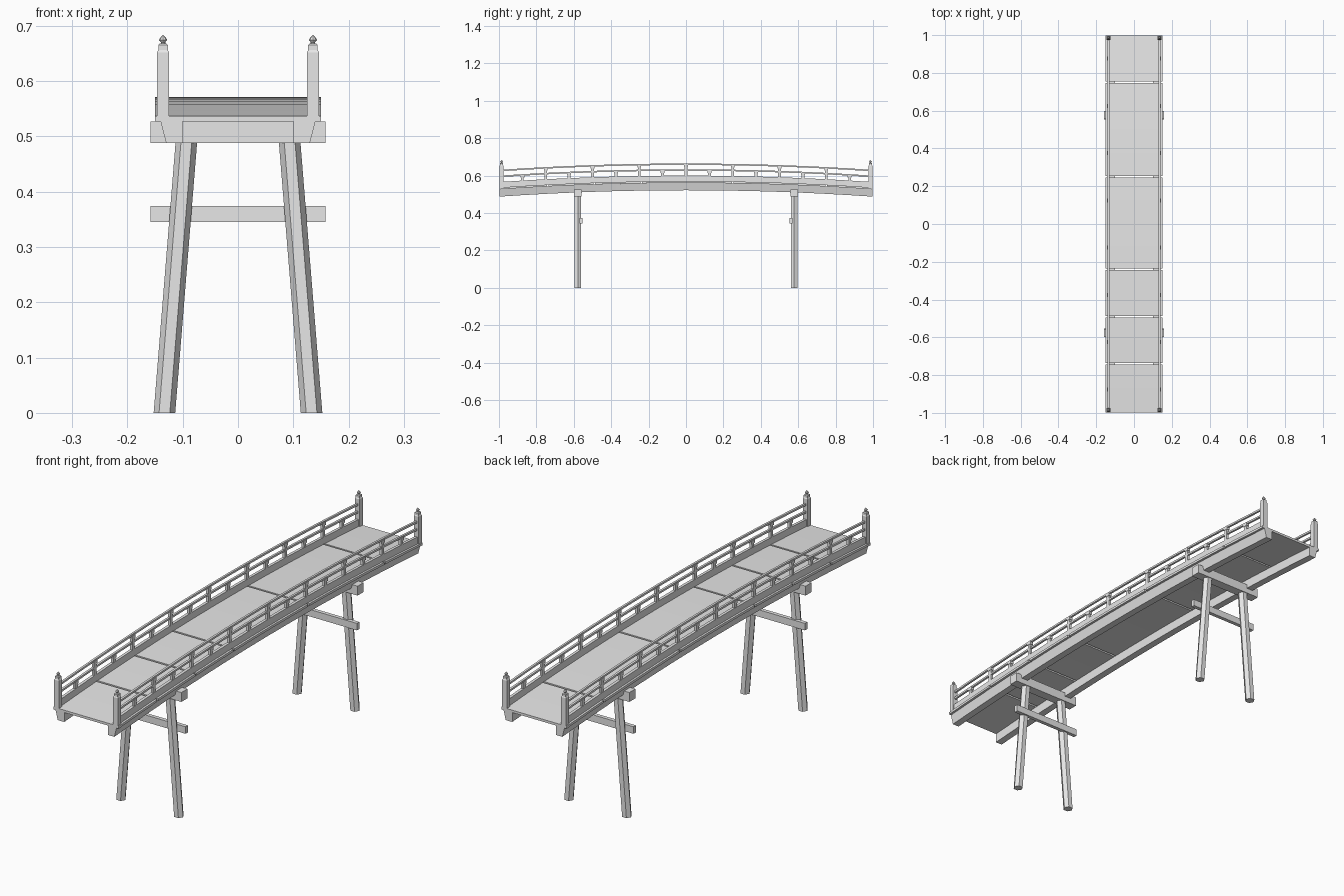
import bpy, bmesh, math

cube = bpy.data.objects.get("Cube")
if cube:
    bpy.data.objects.remove(cube, do_unlink=True)

mat = bpy.data.materials.new("light grey")
mat.use_nodes = True
GREY = (0.8, 0.8, 0.8, 1)
mat.diffuse_color = GREY
mat.node_tree.nodes["Principled BSDF"].inputs["Base Color"].default_value = GREY

END = 0.997       # half length of the span
RAIL_X = 0.1355   # centre line of the railings
PIER_Y = 0.578    # centre line of the supports


def arch(y):
    """Height of the deck surface along the span."""
    return 0.537 + 0.034 * (1 - (y / END) ** 2)


def loft(name, rings):
    """Skin a list of equal-length vertex rings and close both ends."""
    bm = bmesh.new()
    loops = [[bm.verts.new(p) for p in ring] for ring in rings]
    n = len(loops[0])
    for a, b in zip(loops, loops[1:]):
        for i in range(n):
            j = (i + 1) % n
            bm.faces.new((a[i], a[j], b[j], b[i]))
    bm.faces.new(loops[0])
    bm.faces.new(loops[-1])
    bmesh.ops.recalc_face_normals(bm, faces=bm.faces)
    mesh = bpy.data.meshes.new(name)
    bm.to_mesh(mesh)
    bm.free()
    mesh.materials.append(mat)
    obj = bpy.data.objects.new(name, mesh)
    bpy.context.collection.objects.link(obj)
    return obj


def sweep(name, section, y0, y1):
    """Sweep an (x, height above deck) section along the arch."""
    steps = max(2, round((y1 - y0) * 8))
    ys = [y0 + (y1 - y0) * i / steps for i in range(steps + 1)]
    return loft(name, [[(x, y, arch(y) + h) for x, h in section] for y in ys])


def rect(cx, w, h0, h1):
    return [(cx - w / 2, h0), (cx + w / 2, h0), (cx + w / 2, h1), (cx - w / 2, h1)]


def box(name, cx, cy, wx, wy, z0, z1):
    return loft(name, [[(x, cy + s * wy / 2, z) for x, z in rect(cx, wx, z0, z1)]
                       for s in (-1, 1)])


def ring(cx, cy, z, r, sides, turn=0.0):
    return [(cx + r * math.cos(turn + math.tau * i / sides),
             cy + r * math.sin(turn + math.tau * i / sides), z) for i in range(sides)]


def turned(name, cx, cy, profile, sides, turn=0.0):
    return loft(name, [ring(cx, cy, z, r, sides, turn) for r, z in profile])


# Deck panels with narrow gaps
joints = [-END, -0.74, -0.49, -0.24, 0.25, 0.75, END]
for a, b in zip(joints, joints[1:]):
    sweep("deck_panel", rect(0, 0.3, -0.01, 0), a + (0.004 if a > -END else 0),
          b - (0.004 if b < END else 0))

for side, label in ((1, "left"), (-1, "right")):
    x = side * RAIL_X

    # Arched girder with a sloping outer face
    sweep(label + "_girder", [(side * 0.1, -0.01), (side * 0.14, -0.01),
                              (side * 0.13, -0.049), (side * 0.1, -0.049)], -END, END)

    # Curb and the two rails
    sweep(label + "_curb", rect(x, 0.012, 0, 0.029), -END + 0.01, END - 0.01)
    sweep(label + "_middle_rail", rect(x, 0.009, 0.055, 0.063), -END + 0.01, END - 0.01)
    sweep(label + "_top_rail", rect(x, 0.009, 0.086, 0.094), -END + 0.01, END - 0.01)

    # Alternating short and tall balusters, each with a bearing block
    for i in range(-7, 8):
        y = i / 8
        z = arch(y)
        top = 0.055 if i % 2 else 0.086
        box(label + "_baluster", x, y, 0.011, 0.015, z, z + top)
        box(label + "_bearing_block", x, y, 0.014, 0.021, z + top - 0.010, z + top + 0.003)

    # End posts with a tapered cap and a pointed finial
    for end in (-1, 1):
        y = end * (END - 0.0108)
        half = 0.0108 * math.sqrt(2)
        turned(label + "_end_post", x, y,
               [(half, 0.535), (half, 0.652), (half * 0.8, 0.656),
                (half * 0.8, 0.665), (half * 0.55, 0.668)], 4, math.pi / 4)
        turned(label + "_finial", x, y,
               [(0.004, 0.666), (0.004, 0.670), (0.0075, 0.674),
                (0.006, 0.677), (0.001, 0.683)], 8)

    # Splayed six-sided legs
    for end in (-1, 1):
        y = end * PIER_Y
        loft(label + "_leg", [ring(side * 0.133, y, 0, 0.0195, 6),
                              ring(side * 0.0925, y, 0.5, 0.0195, 6)])

# Cap beams on the legs and braces on their inner faces
for end, label in ((-1, "front"), (1, "back")):
    box(label + "_cap_beam", 0, end * PIER_Y, 0.317, 0.04, 0.488, 0.527)
    box(label + "_brace", 0, end * (PIER_Y - 0.016), 0.317, 0.016, 0.345, 0.374)
